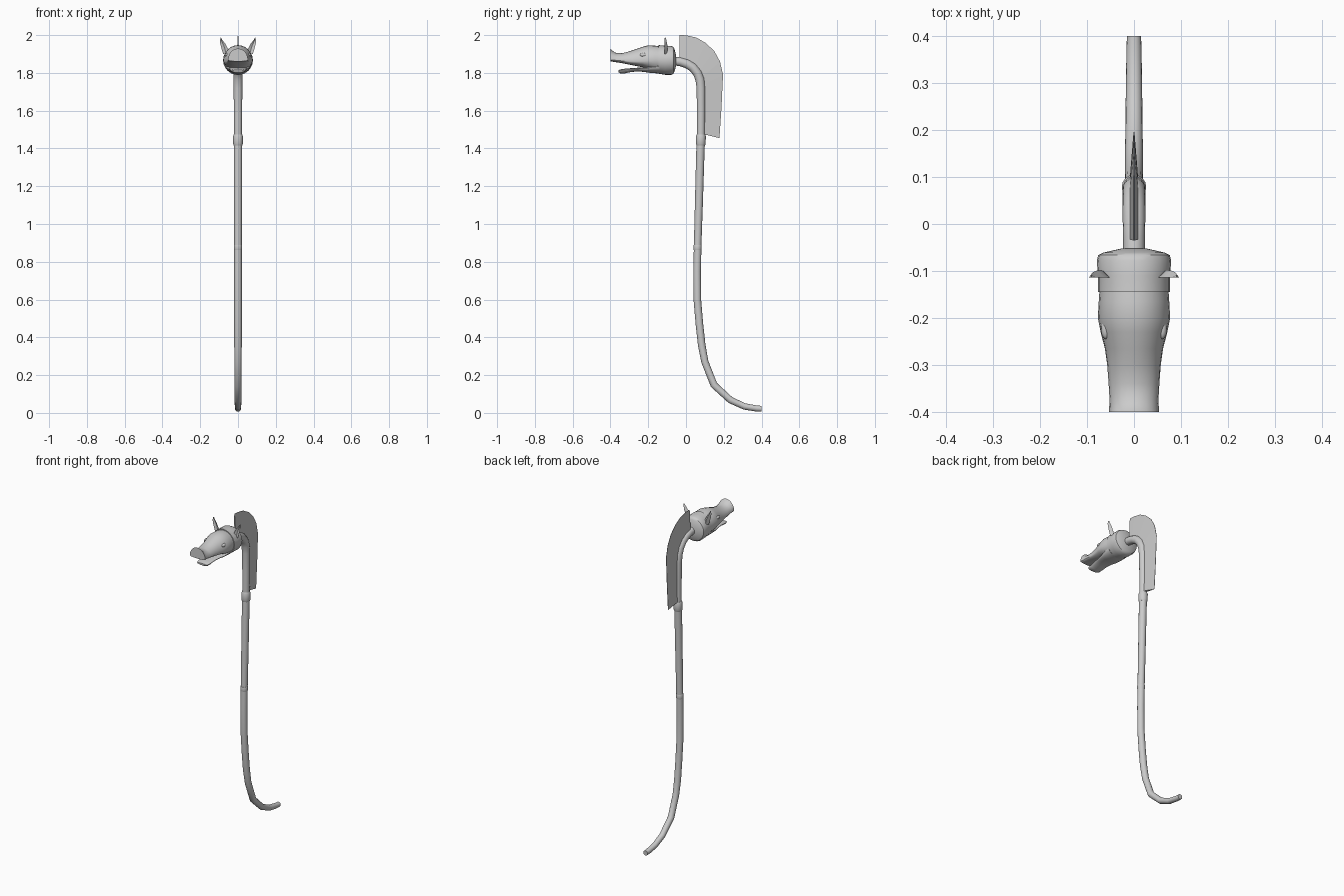
import bpy, bmesh
from math import sin, cos, pi, radians
from mathutils import Vector


def make(name, rings, smooth=True, caps=True):
    """Skin a list of equal-length closed rings of points."""
    bm = bmesh.new()
    vs = [[bm.verts.new(p) for p in r] for r in rings]
    n = len(rings[0])
    for a, b in zip(vs, vs[1:]):
        for i in range(n):
            j = (i + 1) % n
            bm.faces.new((a[i], a[j], b[j], b[i]))
    if caps:
        bm.faces.new(vs[0][::-1])
        bm.faces.new(vs[-1])
    bmesh.ops.recalc_face_normals(bm, faces=bm.faces)
    me = bpy.data.meshes.new(name)
    bm.to_mesh(me)
    bm.free()
    ob = bpy.data.objects.new(name, me)
    bpy.context.collection.objects.link(ob)
    if smooth:
        bpy.ops.object.select_all(action='DESELECT')
        bpy.context.view_layer.objects.active = ob
        ob.select_set(True)
        bpy.ops.object.shade_smooth_by_angle(angle=radians(35))
    return ob


def tube(name, path, n=16):
    """Sweep a circle along (y, z, radius) stations in the side plane."""
    pts = [Vector((0, y, z)) for y, z, r in path]
    rings = []
    for i, (y, z, r) in enumerate(path):
        t = (pts[min(i + 1, len(pts) - 1)] - pts[max(i - 1, 0)]).normalized()
        side = Vector((0, -t.z, t.y))
        rings.append([pts[i] + r * (Vector((cos(a), 0, 0)) + side * sin(a))
                      for a in (2 * pi * k / n for k in range(n))])
    return make(name, rings)


def loft(name, stations, n=24):
    """Egg sections: y, half width, widest z, top z, bottom z."""
    rings = []
    for y, w, zc, zt, zb in stations:
        rings.append([(w * cos(a), y, zc + sin(a) * ((zt - zc) if sin(a) > 0 else (zc - zb)))
                      for a in (2 * pi * k / n for k in range(n))])
    return make(name, rings)


# Long pipe, curling back at the foot
tube("lower_pipe", [
    (.40, .022, .015), (.375, .023, .016), (.31, .034, .017), (.235, .068, .018),
    (.148, .148, .019), (.10, .27, .019), (.083, .36, .020), (.071, .47, .020),
    (.060, .60, .020), (.059, .75, .020), (.062, .90, .020), (.068, 1.10, .021),
    (.076, 1.38, .022), (.079, 1.45, .022)])
tube("joint_collar", [(.078, 1.415, .022), (.078, 1.425, .026),
                      (.079, 1.465, .026), (.079, 1.475, .022)])
tube("middle_collar", [(.061, .862, .0205), (.061, .868, .022),
                       (.061, .884, .022), (.061, .89, .0205)])
# Neck bending forward into the head
tube("neck_pipe", [
    (.079, 1.45, .021), (.080, 1.60, .022), (.079, 1.72, .023), (.074, 1.765, .024),
    (.060, 1.80, .024), (.035, 1.83, .024), (.005, 1.848, .024), (-.03, 1.859, .023),
    (-.07, 1.863, .023)])

# Wedge-shaped crest: thick at the pipe, thin at the rim
inner = [(-.033, 1.865), (-.01, 1.862), (.02, 1.85), (.045, 1.835), (.07, 1.81),
         (.087, 1.78), (.095, 1.74), (.096, 1.60), (.095, 1.475)]
outer = [(-.035, 2.0), (0, 1.999), (.055, 1.987), (.105, 1.958), (.15, 1.915),
         (.18, 1.86), (.196, 1.79), (.188, 1.62), (.177, 1.455)]
make("crest", [[(-.009, *i), (.009, *i), (.001, *o), (-.001, *o)]
               for i, o in zip(inner, outer)], smooth=False)

# Skull band at the back of the head
loft("head_band", [
    (-.052, .026, 1.865, 1.89, 1.84), (-.061, .066, 1.868, 1.928, 1.806),
    (-.066, .076, 1.868, 1.937, 1.796), (-.078, .079, 1.868, 1.943, 1.789),
    (-.110, .077, 1.868, 1.944, 1.790), (-.145, .077, 1.868, 1.947, 1.796)])
# Upper jaw and flaring snout
loft("snout", [
    (-.135, .073, 1.868, 1.940, 1.802), (-.165, .075, 1.868, 1.944, 1.803),
    (-.20, .077, 1.866, 1.946, 1.818), (-.23, .071, 1.862, 1.938, 1.830),
    (-.265, .062, 1.860, 1.926, 1.837), (-.30, .057, 1.860, 1.914, 1.844),
    (-.34, .054, 1.864, 1.904, 1.852), (-.375, .052, 1.867, 1.907, 1.857),
    (-.393, .053, 1.868, 1.921, 1.860), (-.40, .053, 1.868, 1.929, 1.861)])
# Lower jaw with a curled lip
loft("lower_jaw", [
    (-.14, .066, 1.835, 1.85, 1.797), (-.18, .064, 1.830, 1.84, 1.799),
    (-.215, .058, 1.822, 1.830, 1.804), (-.25, .050, 1.822, 1.828, 1.808),
    (-.29, .044, 1.820, 1.825, 1.805), (-.325, .041, 1.815, 1.822, 1.797),
    (-.345, .039, 1.813, 1.819, 1.796), (-.357, .032, 1.811, 1.815, 1.804)])

# Curved leaf ears and brow eyes on both sides
for s, tag in ((-1, "left"), (1, "right")):
    rings = []
    for z, xa, xb, d in ((1.90, .050, .078, .007), (1.925, .052, .086, .010),
                         (1.95, .064, .093, .009), (1.97, .080, .096, .005),
                         (1.985, .090, .092, .001)):
        xm = (xa + xb) / 2
        rings.append([(s * xa, -.114, z), (s * xm, -.104 - .004, z + .002),
                      (s * xb, -.114, z), (s * xm, -.108 + d, z)])
    make(tag + "_ear", rings)
    bpy.ops.mesh.primitive_uv_sphere_add(segments=12, ring_count=8, radius=1,
                                         location=(s * .060, -.225, 1.895))
    eye = bpy.context.object
    eye.name = tag + "_eye"
    eye.scale = (.010, .020, .010)
    bpy.ops.object.shade_smooth()
